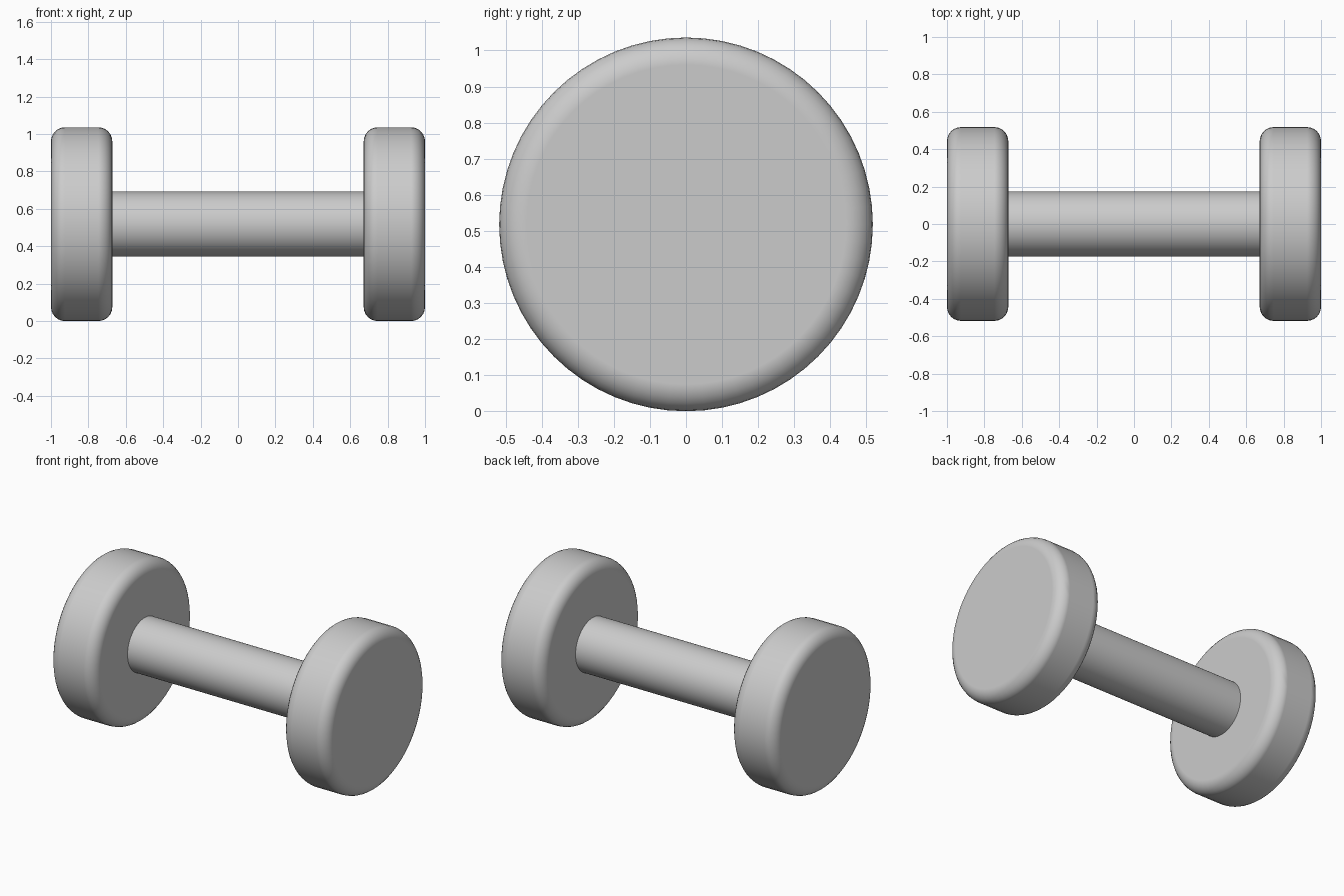
import bpy
import math

cube = bpy.data.objects.get("Cube")
if cube:
    bpy.data.objects.remove(cube, do_unlink=True)

RADIUS = 0.518
BAR_RADIUS = 0.174
THICKNESS = 0.328

grey = bpy.data.materials.new("light_grey")
grey.use_nodes = True
colour = (0.6, 0.6, 0.6, 1)
grey.diffuse_color = colour
grey.node_tree.nodes["Principled BSDF"].inputs["Base Color"].default_value = colour


def rod(name, radius, length, x, bevel=0):
    """Cylinder lying along x, with optional rounded rims."""
    bpy.ops.mesh.primitive_cylinder_add(
        vertices=64, radius=radius, depth=length,
        location=(x, 0, RADIUS), rotation=(0, math.pi / 2, 0))
    obj = bpy.context.object
    obj.name = name
    obj.data.materials.append(grey)
    bpy.ops.object.shade_smooth_by_angle(angle=math.radians(30))
    if bevel:
        mod = obj.modifiers.new("rounded_rims", 'BEVEL')
        mod.width = bevel
        mod.segments = 6
        mod.limit_method = 'ANGLE'
        mod.angle_limit = math.radians(60)
        mod.harden_normals = True
    return obj


# Handle, slightly sunk into both weights
rod("handle", BAR_RADIUS, 2 - 2 * THICKNESS + 0.1, 0)

# Round weights at both ends
for side, sign in (("left", 1), ("right", -1)):
    rod(side + "_weight", RADIUS, THICKNESS, sign * (1 - THICKNESS / 2), 0.075)
